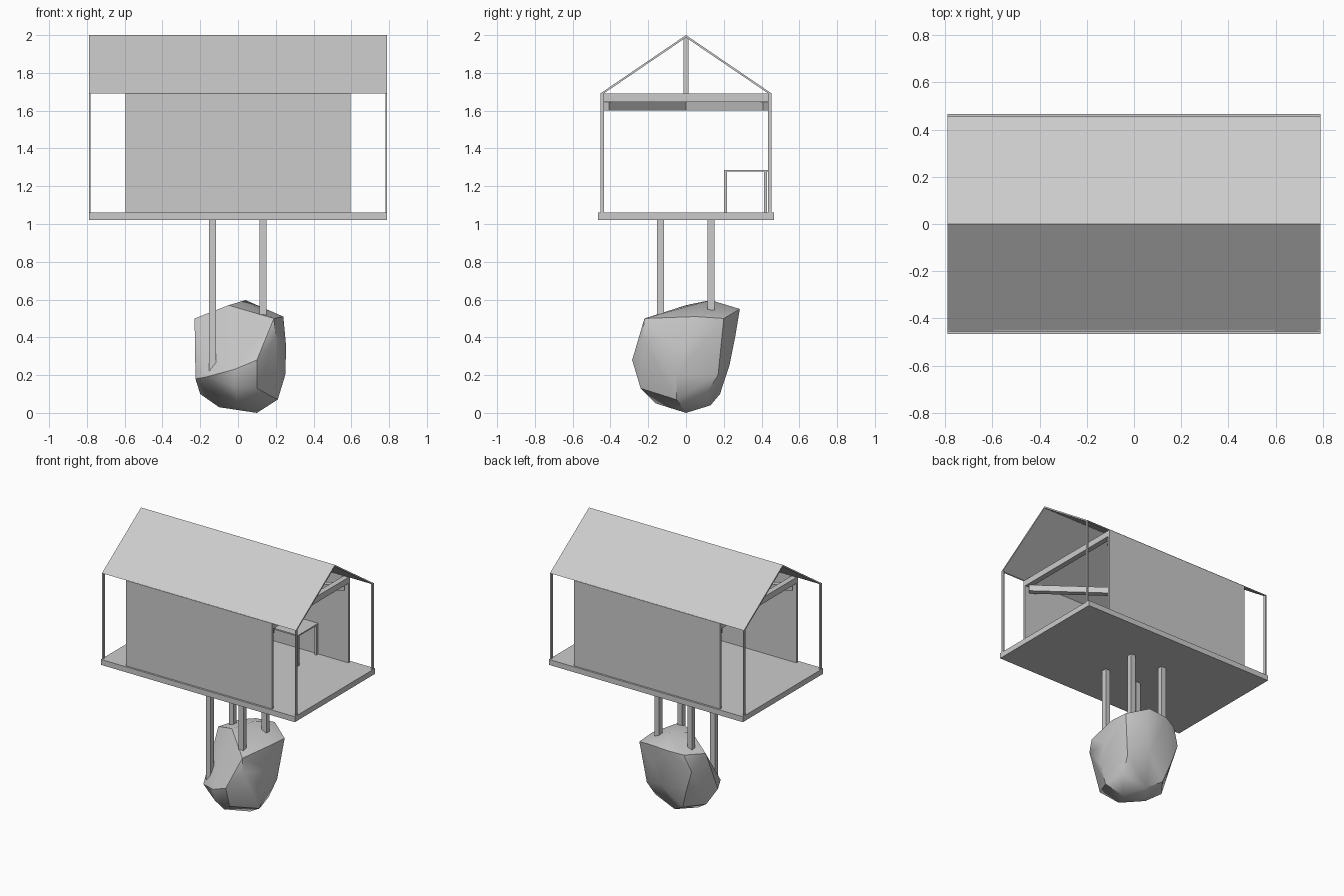
import bpy, bmesh, math
from mathutils import Matrix

if "Cube" in bpy.data.objects:
    bpy.data.objects.remove(bpy.data.objects["Cube"])


def finish(bm, name):
    bmesh.ops.recalc_face_normals(bm, faces=bm.faces[:])
    mesh = bpy.data.meshes.new(name)
    bm.to_mesh(mesh)
    bm.free()
    obj = bpy.data.objects.new(name, mesh)
    bpy.context.collection.objects.link(obj)
    return obj


def box(name, x0, x1, y0, y1, z0, z1, angle=0.0):
    """Axis-aligned box, optionally turned about its own vertical axis."""
    bm = bmesh.new()
    bmesh.ops.create_cube(bm, size=1)
    bm.transform(Matrix.Translation(((x0 + x1) / 2, (y0 + y1) / 2, (z0 + z1) / 2))
                 @ Matrix.Rotation(angle, 4, 'Z')
                 @ Matrix.Diagonal((x1 - x0, y1 - y0, z1 - z0, 1)))
    return finish(bm, name)


# Platform
box("platform", -0.79, 0.79, -0.467, 0.467, 1.02, 1.06)

# Long walls and thin corner posts
for s, side in ((-1, "front"), (1, "back")):
    ya, yb = sorted((s * 0.435, s * 0.453))
    box(side + "_wall", -0.595, 0.595, ya, yb, 1.06, 1.692)
    for t, end in ((-1, "left"), (1, "right")):
        xa, xb = sorted((t * 0.78, t * 0.79))
        box(f"{side}_{end}_corner_post", xa, xb, ya, yb, 1.06, 1.692)

# Tie beams at wall ends, crossed braces and king post
for t, end in ((-1, "left"), (1, "right")):
    xa, xb = sorted((t * 0.555, t * 0.595))
    box(end + "_tie_beam", xa, xb, -0.45, 0.45, 1.645, 1.69)
half = math.hypot(0.57, 0.425)
for t in (-1, 1):
    box("cross_brace", -half, half, -0.02, 0.02, 1.60, 1.645,
        t * math.atan2(0.425, 0.57))
box("king_post", -0.012, 0.012, -0.012, 0.012, 1.64, 1.99)

# Two sloping roof boards
for s, side in ((-1, "front"), (1, "back")):
    bm = bmesh.new()
    profile = [(0, 2.0), (0.455, 1.69), (0.437, 1.69), (0, 1.987)]
    face = bm.faces.new([bm.verts.new((-0.79, s * y, z)) for y, z in profile])
    ext = bmesh.ops.extrude_face_region(bm, geom=[face])["geom"]
    bmesh.ops.translate(bm, vec=(1.58, 0, 0),
                        verts=[v for v in ext if isinstance(v, bmesh.types.BMVert)])
    finish(bm, side + "_roof")

# Table against the back wall
box("table_top", -0.35, 0.35, 0.2, 0.433, 1.277, 1.287)
for x in (-0.342, 0.342):
    for y in (0.208, 0.42):
        box("table_leg", x - 0.008, x + 0.008, y - 0.008, y + 0.008, 1.06, 1.278)

# Stilts standing in the rock
for x in (-0.135, 0.132):
    for y in (-0.135, 0.132):
        box("stilt", x - 0.019, x + 0.019, y - 0.019, y + 0.019, 0.22, 1.02)

# Boulder: hull of a few corner points, softly shaded
corners = [
    (0.1, 0, 0), (-0.1, 0, 0.03), (0, -0.16, 0.05), (0, 0.13, 0.04),
    (0.21, -0.05, 0.07), (0.18, 0.1, 0.09), (-0.2, 0.05, 0.1), (-0.1, 0.18, 0.1),
    (-0.02, -0.24, 0.14), (0.1, -0.24, 0.13),
    (-0.225, -0.05, 0.18), (-0.17, -0.16, 0.19), (-0.02, -0.26, 0.23),
    (0.1, -0.285, 0.28), (0.25, -0.05, 0.2), (0.2, 0.17, 0.2), (0.05, 0.23, 0.25),
    (-0.15, 0.21, 0.25), (0.255, 0, 0.35), (0.2, -0.23, 0.4), (-0.2, 0.22, 0.4),
    (0.1, 0.26, 0.4), (0.19, -0.22, 0.5), (0.24, 0.05, 0.51), (0.24, 0.2, 0.5),
    (-0.23, 0.1, 0.5), (-0.05, 0.28, 0.54), (0.1, 0.285, 0.55),
    (0.04, 0.13, 0.597), (-0.05, 0, 0.57), (-0.15, 0.24, 0.52),
]
bm = bmesh.new()
for c in corners:
    bm.verts.new(c)
res = bmesh.ops.convex_hull(bm, input=bm.verts[:])
loose = [v for v in bm.verts if not v.link_faces]
bmesh.ops.delete(bm, geom=loose, context='VERTS')
boulder = finish(bm, "boulder")
boulder.data.shade_smooth()
boulder.data.set_sharp_from_angle(angle=math.radians(35))
